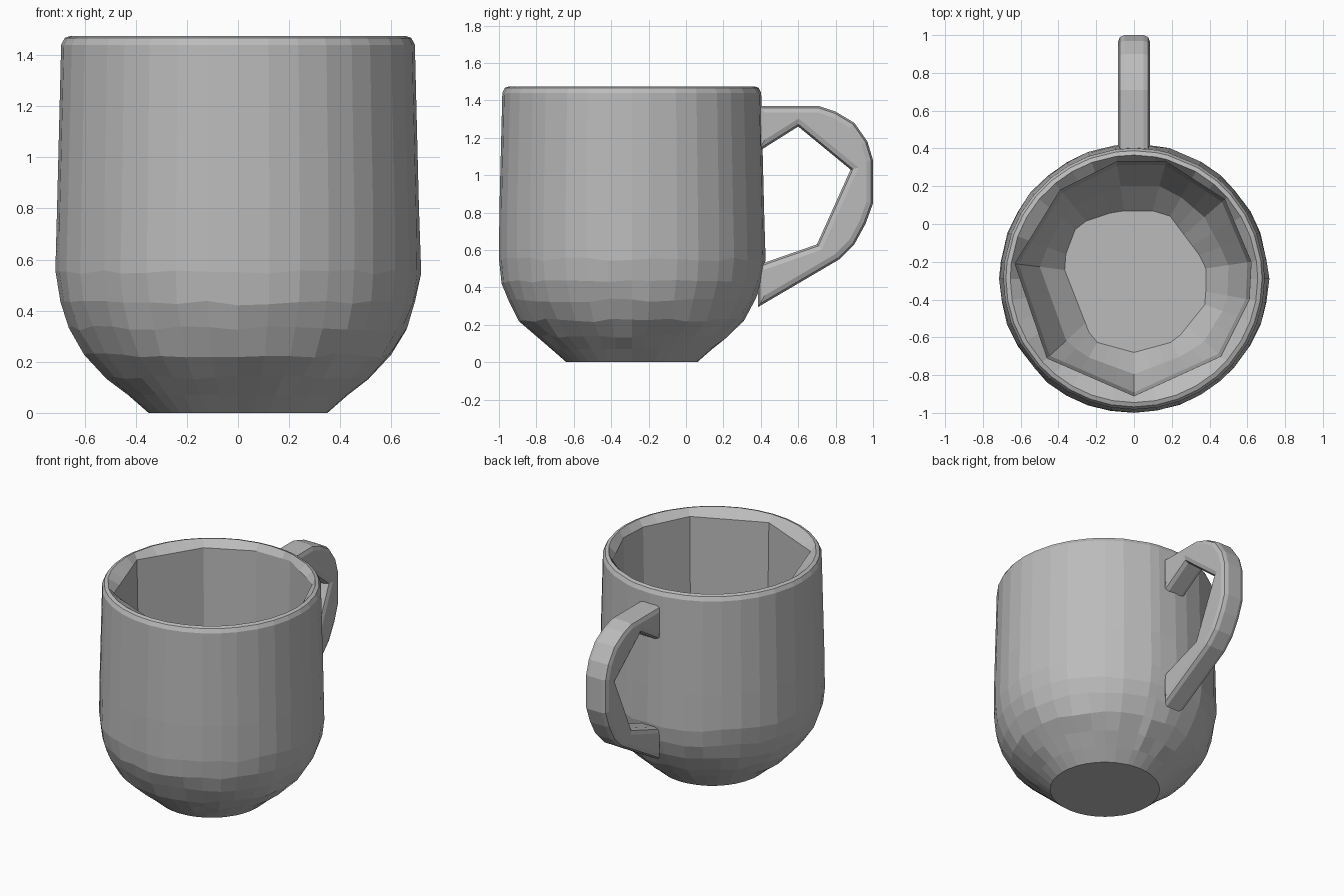
import bpy
import bmesh
import math
import random
from mathutils import Vector

random.seed(4)
CUBE = bpy.data.objects.get("Cube")
if CUBE:
    bpy.data.objects.remove(CUBE, do_unlink=True)

CENTRE_Y = -0.29
SEGMENTS = 36


def make_material(name, colour):
    mat = bpy.data.materials.new(name)
    mat.use_nodes = True
    mat.diffuse_color = colour
    mat.node_tree.nodes["Principled BSDF"].inputs["Base Color"].default_value = colour
    return mat


def add_object(name, bm, mat):
    bmesh.ops.recalc_face_normals(bm, faces=bm.faces[:])
    mesh = bpy.data.meshes.new(name)
    bm.to_mesh(mesh)
    bm.free()
    mesh.materials.append(mat)
    obj = bpy.data.objects.new(name, mesh)
    bpy.context.collection.objects.link(obj)
    return obj


def polar(points):
    """Corner angles and offsets of an outline around the cup axis."""
    return sorted((math.atan2(y - CENTRE_Y, x) % math.tau, Vector((x, y - CENTRE_Y)))
                  for x, y in points)


def outline_radius(corners, angle):
    """Distance from the axis to a straight-sided outline."""
    ray = Vector((math.cos(angle), math.sin(angle)))
    for i, (start, a) in enumerate(corners):
        end, b = corners[(i + 1) % len(corners)]
        if (angle - start) % math.tau <= (end - start) % math.tau:
            edge = b - a
            return a.cross(edge) / ray.cross(edge)


grey = make_material("grey ceramic", (0.5, 0.5, 0.5, 1))

# Cup: round faceted outside, coarse many-sided hollow inside
outer = [(0.35, 0), (0.43, 0.07), (0.51, 0.14), (0.6, 0.225), (0.66, 0.33),
         (0.695, 0.43), (0.712, 0.55), (0.708, 0.8), (0.692, 1.44),
         (0.678, 1.467), (0.655, 1.475)]
mouth = polar([(-0.09, 0.33), (0.17, 0.33), (0.48, 0.13), (0.62, -0.2), (0.61, -0.4),
               (0.46, -0.7), (0, -0.91), (-0.46, -0.71), (-0.63, -0.21), (-0.39, 0.18)])
floor = polar([(-0.09, 0.07), (0.17, 0.07), (0.38, -0.21), (0.38, -0.42), (0.22, -0.62),
               (0, -0.68), (-0.22, -0.62), (-0.38, -0.21), (-0.3, 0)])

angles = [i * math.tau / SEGMENTS for i in range(SEGMENTS)]
for corner, _ in mouth:
    nearest = min(range(SEGMENTS), key=lambda i: abs(angles[i] - corner))
    angles[nearest] = corner

bm = bmesh.new()
rings = []


def add_ring(radius_at, z, wobble=0):
    ring = []
    for a in angles:
        r = radius_at(a) + random.uniform(-wobble, wobble)
        dz = random.uniform(-wobble, wobble) * 2
        ring.append(bm.verts.new((r * math.cos(a), CENTRE_Y + r * math.sin(a), z + dz)))
    rings.append(ring)


for radius, height in outer:
    add_ring(lambda a: radius, height, 0.005 if 0.1 < height < 0.6 else 0)
add_ring(lambda a: outline_radius(mouth, a), 1.43)
add_ring(lambda a: outline_radius(mouth, a) * 0.97, 0.5)
add_ring(lambda a: (outline_radius(mouth, a) + outline_radius(floor, a)) / 2, 0.26)
add_ring(lambda a: outline_radius(floor, a), 0.13)

for low, high in zip(rings, rings[1:]):
    for i in range(SEGMENTS):
        j = (i + 1) % SEGMENTS
        bm.faces.new((low[i], low[j], high[j], high[i]))
bm.faces.new(rings[0])
bm.faces.new(rings[-1])
add_object("cup", bm, grey)

# Handle: side outline given thickness, with softened edges
outline = [(0.385, 1.37), (0.71, 1.37), (0.8, 1.34), (0.9, 1.28), (0.97, 1.18),
           (1, 1.08), (1, 0.85), (0.96, 0.74), (0.9, 0.63), (0.82, 0.55),
           (0.385, 0.295), (0.385, 0.52), (0.7, 0.63), (0.88, 1.03),
           (0.6, 1.26), (0.385, 1.125)]
bm = bmesh.new()
side = bm.faces.new([bm.verts.new((-0.085, y, z)) for y, z in outline])
extruded = bmesh.ops.extrude_face_region(bm, geom=[side])["geom"]
bmesh.ops.translate(bm, vec=(0.17, 0, 0),
                    verts=[v for v in extruded if isinstance(v, bmesh.types.BMVert)])
rims = [e for e in bm.edges if abs(e.verts[0].co.x - e.verts[1].co.x) < 0.01]
bmesh.ops.bevel(bm, geom=rims, offset=0.035, segments=2, profile=0.5,
                affect='EDGES', clamp_overlap=True)
bmesh.ops.triangulate(bm, faces=[f for f in bm.faces if len(f.verts) > 4])
add_object("handle", bm, grey)
